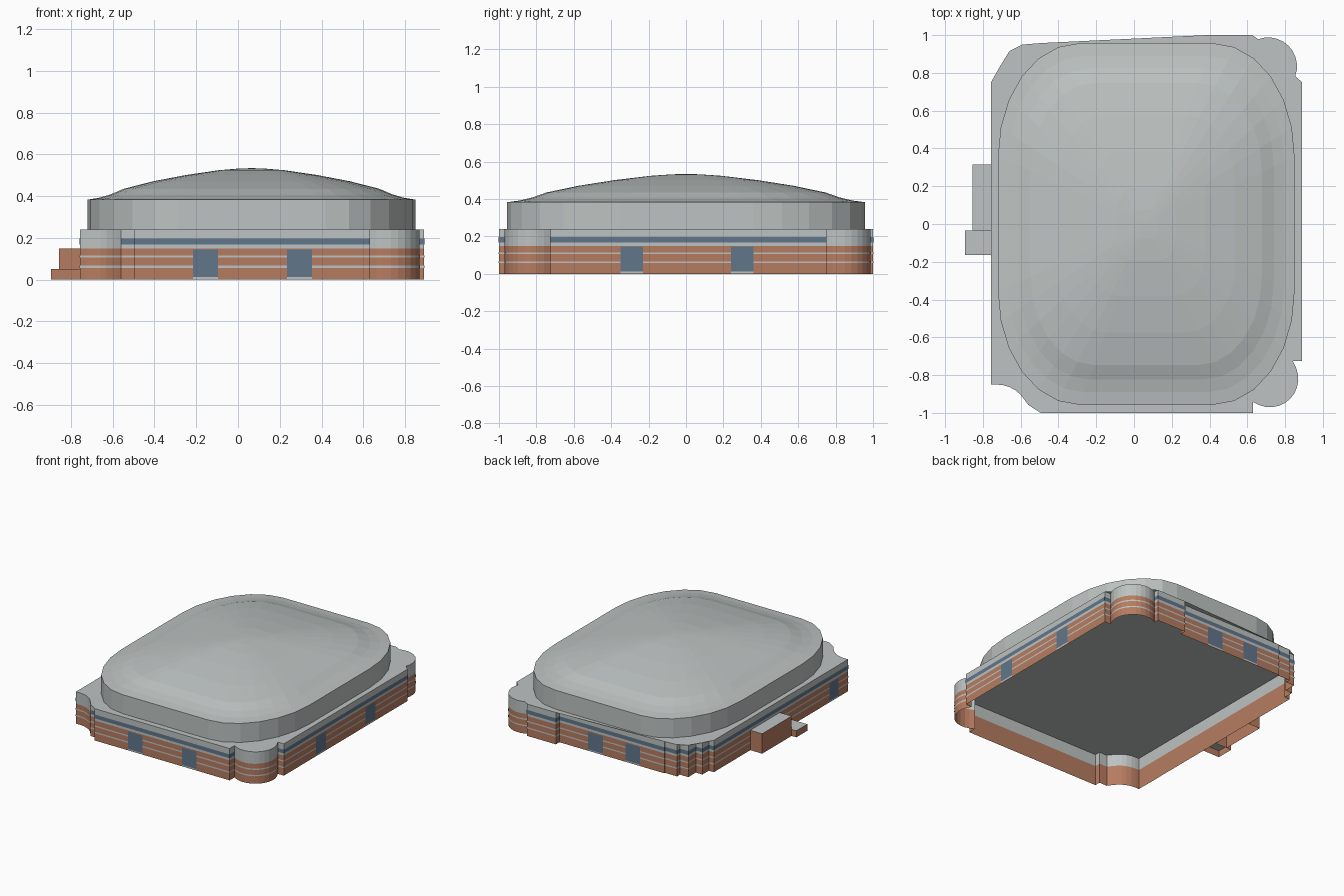
import bpy, bmesh
from math import sin, cos, pi, radians
from mathutils import Vector

cube = bpy.data.objects.get("Cube")
if cube:
    bpy.data.objects.remove(cube, do_unlink=True)


def material(name, r, g, b):
    m = bpy.data.materials.new(name)
    m.use_nodes = True
    m.diffuse_color = (r, g, b, 1)
    for node in m.node_tree.nodes:
        if node.type == 'BSDF_PRINCIPLED':
            node.inputs["Base Color"].default_value = (r, g, b, 1)
            node.inputs["Roughness"].default_value = 0.8
    return m


GREY = material("pale_grey", 0.51, 0.545, 0.54)
BRICK = material("brick", 0.47, 0.2, 0.118)
GLASS = material("blue_glass", 0.12, 0.18, 0.26)


def finish(name, bm, *mats):
    mesh = bpy.data.meshes.new(name)
    bm.normal_update()
    bm.to_mesh(mesh)
    bm.free()
    for m in mats:
        mesh.materials.append(m)
    ob = bpy.data.objects.new(name, mesh)
    bpy.context.collection.objects.link(ob)
    return ob


def arc(cx, cy, r, a0, a1, n):
    return [(cx + r * cos(radians(a0 + (a1 - a0) * i / n)),
             cy + r * sin(radians(a0 + (a1 - a0) * i / n))) for i in range(n + 1)]


def offset_path(pts, d, closed):
    """Move a counter-clockwise path outward by d with mitred corners."""
    pts = [Vector(p) for p in pts]
    n, out = len(pts), []
    for i, p in enumerate(pts):
        normals = []
        for a, b in ((i - 1, i), (i, i + 1)):
            if closed or (a >= 0 and b < n):
                e = (pts[b % n] - pts[a % n]).normalized()
                normals.append(Vector((e.y, -e.x)))
        m = sum(normals, Vector((0, 0))).normalized()
        out.append(p + m * d / max(0.4, m.dot(normals[0])))
    return out


def loft(bm, rings, closed=True):
    """Join successive rings of points with quads, return the vertex rings."""
    loops = [[bm.verts.new(p) for p in ring] for ring in rings]
    for k, (low, high) in enumerate(zip(loops, loops[1:])):
        n = len(low)
        for i in range(n if closed else n - 1):
            j = (i + 1) % n
            f = bm.faces.new((low[i], low[j], high[j], high[i]))
            f.material_index = k
    return loops


def band(name, path, z0, z1, d, mat, closed=False):
    path = offset_path(path, d, closed)
    bm = bmesh.new()
    loft(bm, [[(p[0], p[1], z) for p in path] for z in (z0, z1)], closed)
    return finish(name, bm, mat)


# Plan of the building: straight runs alternate with the rounded corners
front_run = [(-0.56, -0.957), (-0.495, -0.957), (-0.495, -1), (0.63, -1), (0.63, -0.942)]
front_tower = arc(0.72, -0.82, 0.15, 234, 397, 12)
side_run = [(0.84, -0.725), (0.89, -0.725), (0.89, 0.75), (0.84, 0.75)]
back_tower = arc(0.71, 0.835, 0.153, -33, 123, 12)
back_run = [(0.626, 0.964), (0.626, 1), (0.385, 1), (0.385, 0.958), (-0.49, 0.958),
            (-0.49, 0.95), (-0.59, 0.95), (-0.59, 0.915), (-0.66, 0.915),
            (-0.66, 0.825), (-0.715, 0.825), (-0.715, 0.75), (-0.757, 0.75),
            (-0.757, -0.85)]
cove = arc(-0.725, -1.02, 0.17, 90, 22, 6)
outline = (front_run + front_tower[1:-1] + side_run + back_tower[1:-1]
           + back_run + cove[:-1])

# Hollow walls, brick below and grey above
bm = bmesh.new()
wall_rings = loft(bm, [[(x, y, z) for x, y in outline] for z in (0, 0.15, 0.24)])
finish("outer_walls", bm, BRICK, GREY)

# Flat roof
bm = bmesh.new()
bm.faces.new([bm.verts.new((x, y, 0.24)) for x, y in outline])
bmesh.ops.triangulate(bm, faces=bm.faces[:])
finish("flat_roof", bm, GREY)

# Thin pale courses all the way round
for label, z in (("lower", 0.062), ("upper", 0.11)):
    band(label + "_pale_course", outline, z - 0.005, z + 0.005, 0.002, GREY, True)

# High strip windows along the straight runs
for label, run in (("front", front_run), ("left", side_run), ("back_and_right", back_run)):
    band(label + "_strip_window", run, 0.168, 0.197, 0.002, GLASS)

# Tall windows
windows = {
    "front": [((-0.215, -1), (-0.095, -1)), ((0.235, -1), (0.355, -1))],
    "left": [((0.89, -0.35), (0.89, -0.23)), ((0.89, 0.24), (0.89, 0.36))],
    "back": [((0.145, 0.958), (0.02, 0.958)), ((-0.17, 0.958), (-0.29, 0.958))],
    "right": [((-0.757, -0.62), (-0.757, -0.73))],
}
for side, places in windows.items():
    for i, ends in enumerate(places):
        band(f"{side}_window_{i + 1}", ends, 0.013, 0.145, 0.004, GLASS)
        band(f"{side}_sill_{i + 1}", ends, 0.003, 0.013, 0.004, GREY)


# Hollow annexes with grey tops
def annex(name, x0, x1, y0, y1, top):
    bm = bmesh.new()
    plan = [(x0, y0), (x1, y0), (x1, y1), (x0, y1)]
    rings = loft(bm, [[(x, y, z) for x, y in plan] for z in (0, top)])
    bm.faces.new(rings[1]).material_index = 1
    finish(name, bm, BRICK, GREY)


annex("tall_annex", -0.856, -0.757, -0.035, 0.315, 0.15)
annex("low_annex", -0.896, -0.757, -0.165, -0.035, 0.05)

# Domed upper roof: a rounded rectangle with elliptical corners
CX, HX, HY, RX, RY, SEG = 0.065, 0.785, 0.957, 0.43, 0.6, 6
plan = []
for q, (sx, sy) in enumerate(((1, 1), (-1, 1), (-1, -1), (1, -1))):
    for i in range(SEG + 1):
        a = (q + i / SEG) * pi / 2
        plan.append((sx * (HX - RX) + RX * cos(a), sy * (HY - RY) + RY * sin(a)))


def dome_ring(s, z):
    return [(CX + x * s, y * s, z) for x, y in plan]


bm = bmesh.new()
loft(bm, [dome_ring(1, 0.24), dome_ring(1, 0.383)])
finish("drum_wall", bm, GREY)

bm = bmesh.new()
profile = [(1, 0.383), (0.93, 0.392), (0.86, 0.408), (0.78, 0.435), (0.6, 0.471),
           (0.4, 0.501), (0.2, 0.524), (0.08, 0.532)]
rings = loft(bm, [dome_ring(s, z) for s, z in profile])
for f in bm.faces:
    f.material_index = 0
peak = bm.verts.new((CX, 0, 0.534))
for a, b in zip(rings[-1], rings[-1][1:] + rings[-1][:1]):
    bm.faces.new((a, b, peak))
finish("dome_roof", bm, GREY)
